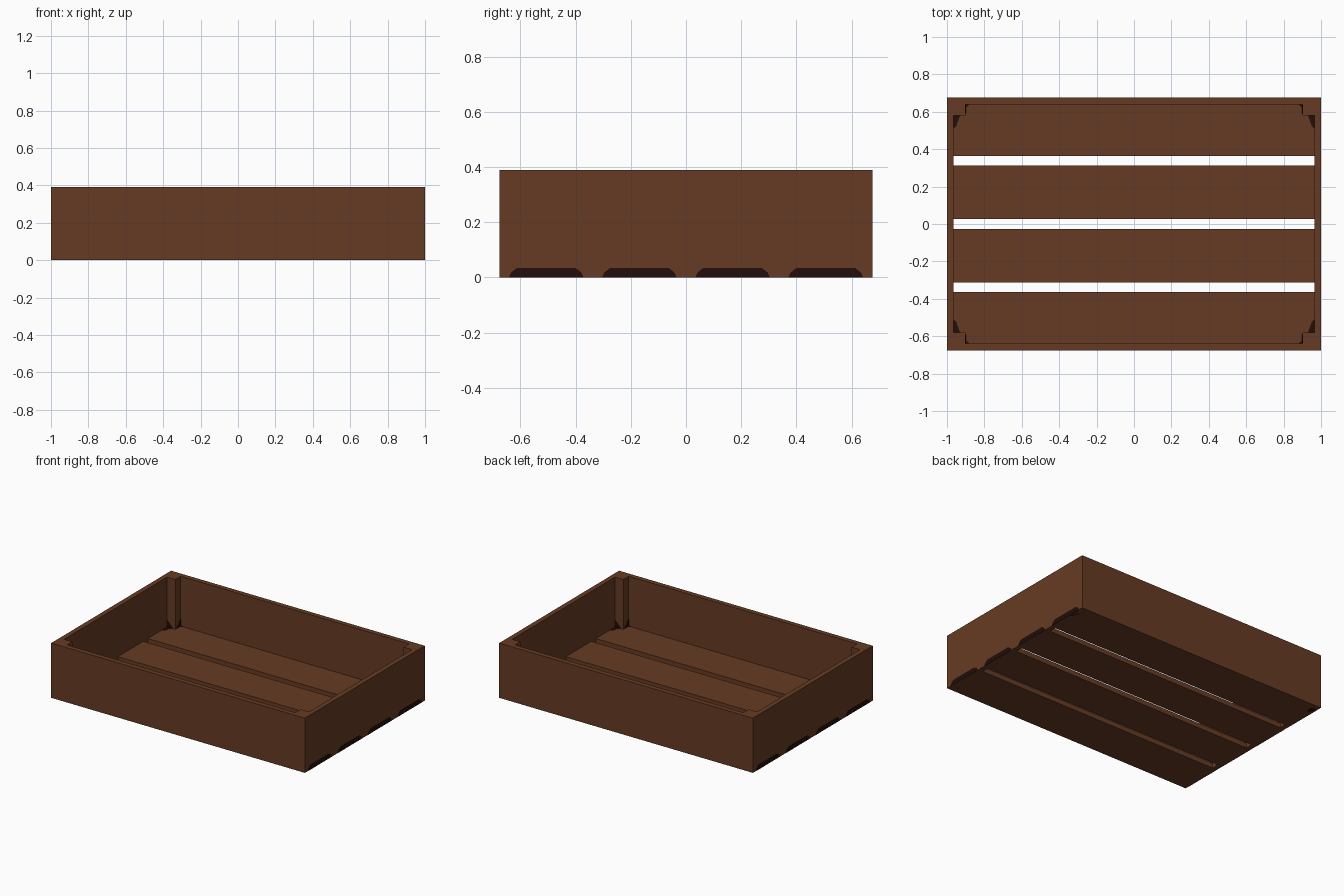
import bpy, bmesh

if "Cube" in bpy.data.objects:
    bpy.data.objects.remove(bpy.data.objects["Cube"])

def material(name, color):
    m = bpy.data.materials.new(name)
    m.diffuse_color = (*color, 1)
    m.use_nodes = True
    m.node_tree.nodes["Principled BSDF"].inputs["Base Color"].default_value = m.diffuse_color
    return m

wood = material("brown wood", (0.132, 0.044, 0.017))
dark = material("dark wood", (0.016, 0.004, 0.003))

W, D, H, T = 1.0, 0.675, 0.39, 0.035   # half width, half depth, height, board thickness
PITCH, SLAT = 2 * D / 4, 0.286

def prism(name, pts, offset, mat):
    """Flat polygon pushed along offset into a solid."""
    bm = bmesh.new()
    f = bm.faces.new([bm.verts.new(p) for p in pts])
    ext = bmesh.ops.extrude_face_region(bm, geom=[f])
    bmesh.ops.translate(bm, vec=offset,
                        verts=[v for v in ext["geom"] if isinstance(v, bmesh.types.BMVert)])
    bmesh.ops.recalc_face_normals(bm, faces=bm.faces)
    me = bpy.data.meshes.new(name)
    bm.to_mesh(me)
    bm.free()
    me.materials.append(mat)
    ob = bpy.data.objects.new(name, me)
    bpy.context.collection.objects.link(ob)
    return ob

def box(name, x0, x1, y0, y1, z0, z1, mat=wood):
    return prism(name, [(x0, y0, z0), (x1, y0, z0), (x1, y1, z0), (x0, y1, z0)],
                 (0, 0, z1 - z0), mat)

# Outer walls
box("front_wall", -W, W, -D, -D + T, 0, H)
box("back_wall", -W, W, D - T, D, 0, H)
box("left_wall", -W, -W + T, -D + T, D - T, 0, H)
box("right_wall", W - T, W, -D + T, D - T, 0, H)

# Floor slats, with dark slat ends showing on the side walls
for i in range(4):
    c = (i - 1.5) * PITCH
    y0, y1 = max(c - SLAT / 2, -D + T), min(c + SLAT / 2, D - T)
    box("floor_slat", -W + T, W - T, y0, y1, 0, T)
    for s in (-1, 1):
        a, b = c - 0.135, c + 0.135
        prism("slat_end", [(s * W, a, 0), (s * W, b, 0), (s * W, b - 0.008, 0.018),
                           (s * W, b - 0.03, T), (s * W, a + 0.03, T),
                           (s * W, a + 0.008, 0.018)], (s * 0.001, 0, 0), dark)

# Corner posts with dark stains at their feet and under the corners
px, py, ix, iy = 0.90, 0.58, W - T, D - T
for sx in (-1, 1):
    for sy in (-1, 1):
        xs, ys = sorted((sx * px, sx * ix)), sorted((sy * py, sy * iy))
        box("corner_post", *xs, *ys, T, H)
        def flat(name, pts, z, dz):
            prism(name, [(sx * x, sy * y, z) for x, y in pts], (0, 0, dz), dark)
        flat("floor_stain", [(ix, py), (ix, 0.51), (ix - 0.015, 0.525), (ix - 0.035, py)], T, 0.001)
        flat("floor_stain", [(px, iy), (px - 0.02, iy), (px, iy - 0.02)], T, 0.001)
        flat("underside_stain", [(W, 0.64), (W, 0.53), (W - 0.03, 0.57), (W - 0.06, 0.64)], 0, 0.0005)
        prism("post_stain", [(sx * ix, sy * py, T), (sx * (ix - 0.05), sy * py, T),
                             (sx * ix, sy * py, T + 0.05)], (0, -sy * 0.001, 0), dark)
        prism("post_stain", [(sx * px, sy * iy, T), (sx * px, sy * (iy - 0.05), T),
                             (sx * px, sy * iy, T + 0.05)], (-sx * 0.001, 0, 0), dark)
